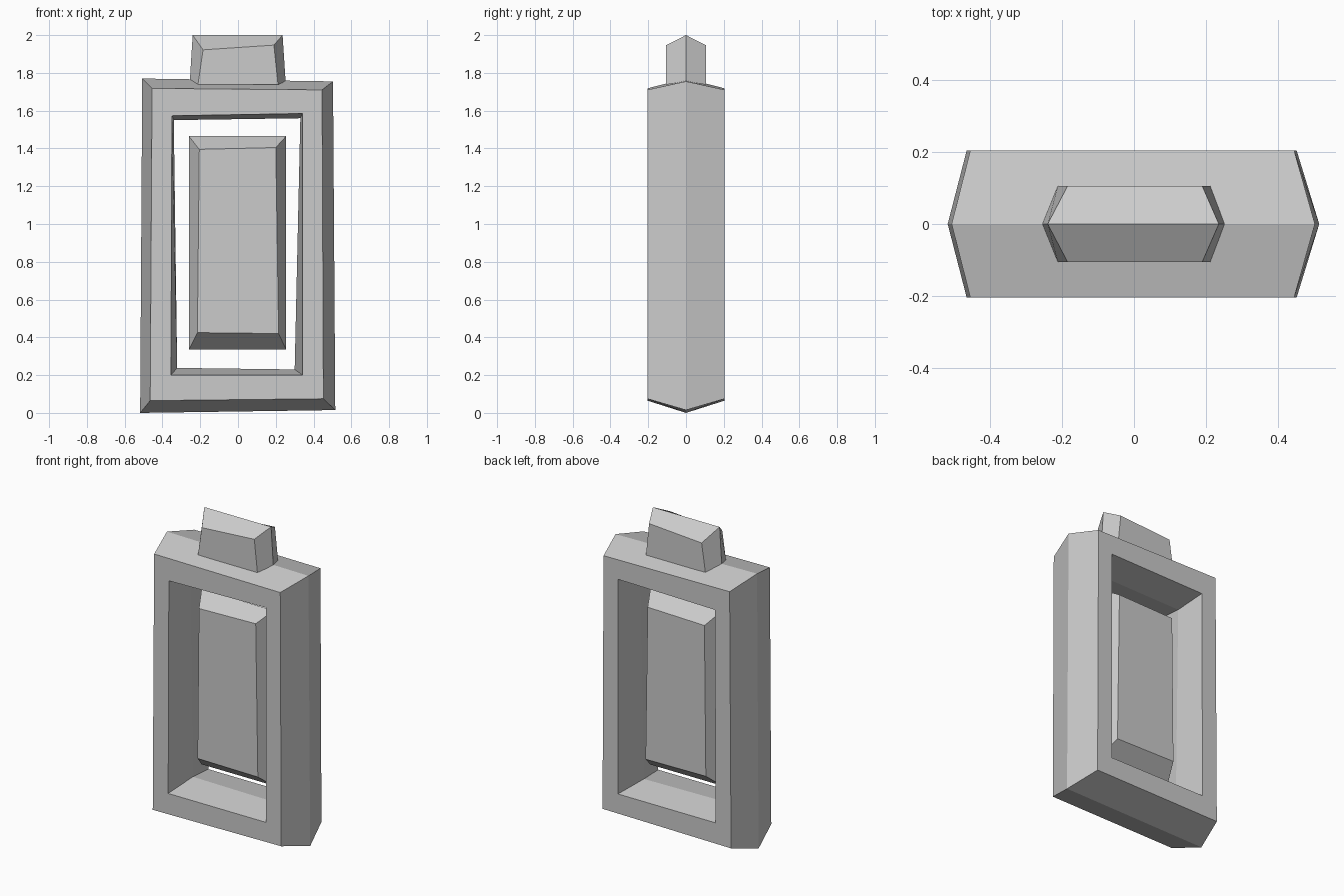
import bpy, bmesh

if "Cube" in bpy.data.objects:
    bpy.data.objects.remove(bpy.data.objects["Cube"])


def bevelled(name, depth, mid, front, hole_front=None, hole_mid=None):
    """Half solid between the middle outline (y=0) and front outline, mirrored to the back.
    Outlines are four (x, z) corners; hole outlines turn the plate into a frame."""
    bm = bmesh.new()

    def ring(pts, y):
        return [bm.verts.new((x, y, z)) for x, z in pts]

    rings = [ring(mid, 0), ring(front, -depth)]
    if hole_front:
        rings += [ring(hole_front, -depth), ring(hole_mid, 0)]
    for a, b in zip(rings, rings[1:]):
        for i in range(4):
            j = (i + 1) % 4
            bm.faces.new((a[i], a[j], b[j], b[i]))
    if not hole_front:
        bm.faces.new(rings[-1])
    me = bpy.data.meshes.new(name)
    bm.to_mesh(me)
    bm.free()
    ob = bpy.data.objects.new(name, me)
    bpy.context.collection.objects.link(ob)
    mod = ob.modifiers.new("Mirror", 'MIRROR')
    mod.use_axis = (False, True, False)
    mod.use_clip = True
    return ob


# Outer frame with bevelled rectangular opening
bevelled("frame", 0.205,
         [(-0.518, 0.0), (0.515, 0.015), (0.503, 1.755), (-0.507, 1.77)],
         [(-0.465, 0.065), (0.452, 0.075), (0.445, 1.71), (-0.455, 1.718)],
         [(-0.355, 0.2), (0.342, 0.2), (0.342, 1.585), (-0.35, 1.573)],
         [(-0.322, 0.238), (0.3, 0.23), (0.33, 1.56), (-0.34, 1.55)])

# Floating panel inside the opening
bevelled("inner_panel", 0.105,
         [(-0.26, 0.335), (0.255, 0.335), (0.255, 1.465), (-0.26, 1.465)],
         [(-0.215, 0.425), (0.215, 0.42), (0.2, 1.405), (-0.205, 1.395)])

# Cap block on the top
bevelled("top_cap", 0.105,
         [(-0.255, 1.757), (0.252, 1.755), (0.236, 2.0), (-0.24, 2.0)],
         [(-0.212, 1.738), (0.212, 1.738), (0.19, 1.947), (-0.185, 1.922)])
